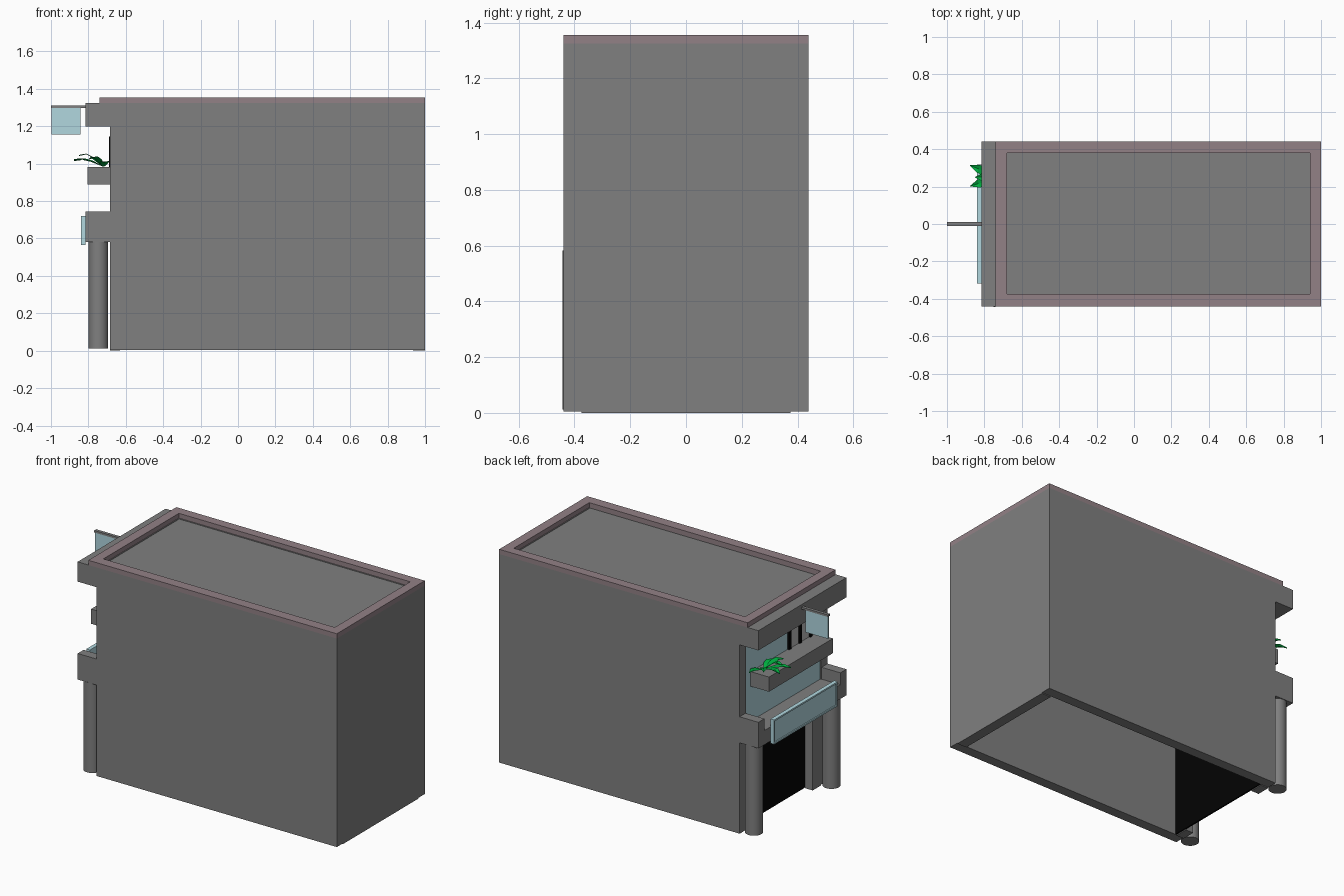
import bpy, bmesh, math
from mathutils import Vector

if "Cube" in bpy.data.objects:
    bpy.data.objects.remove(bpy.data.objects["Cube"])


def material(name, rgb):
    m = bpy.data.materials.new(name)
    m.diffuse_color = (*rgb, 1)
    m.use_nodes = True
    m.node_tree.nodes["Principled BSDF"].inputs["Base Color"].default_value = m.diffuse_color
    return m


GREY = material("concrete_grey", (0.215, 0.215, 0.215))
TRIM = material("mauve_trim", (0.29, 0.22, 0.24))
BLUE = material("pale_blue", (0.44, 0.68, 0.74))
PANE = material("window_pane", (0.5, 0.5, 0.5))
BLACK = material("black", (0.001, 0.001, 0.001))
GREEN = material("leaf_green", (0.0, 0.42, 0.05))


def finish(name, bm, mat=GREY):
    me = bpy.data.meshes.new(name)
    bmesh.ops.recalc_face_normals(bm, faces=bm.faces)
    bm.to_mesh(me)
    bm.free()
    ob = bpy.data.objects.new(name, me)
    bpy.context.collection.objects.link(ob)
    me.materials.append(mat)
    return ob


def box(name, x, y, z, mat=GREY):
    """Box from (min, max) ranges on each axis."""
    bm = bmesh.new()
    bmesh.ops.create_cube(bm, size=1)
    for v in bm.verts:
        v.co = [r[0] if c < 0 else r[1] for c, r in zip(v.co, (x, y, z))]
    return finish(name, bm, mat)


def frame(name, xo, yo, xi, yi, z, mat=GREY):
    """Rectangular ring: outer and inner ranges, swept over z."""
    bm = bmesh.new()
    rings = []
    for (x, y) in ((xo, yo), (xi, yi)):
        for h in z:
            rings.append([bm.verts.new((x[i], y[j], h))
                          for i, j in ((0, 0), (1, 0), (1, 1), (0, 1))])
    ob, ot, ib, it = rings
    for a, b in ((ob, ot), (ot, it), (it, ib), (ib, ob)):
        for k in range(4):
            n = (k + 1) % 4
            bm.faces.new((a[k], a[n], b[n], b[k]))
    return finish(name, bm, mat)


# Hollow building shell, open underneath
for s, side in ((-1, "right"), (1, "left")):
    box(f"side_wall_{side}", (-0.684, 1), sorted((s * 0.375, s * 0.44)), (0.005, 1.325))
box("back_wall", (0.935, 1), (-0.375, 0.375), (0, 1.325))
box("roof_slab", (-0.68, 0.935), (-0.375, 0.375), (1.29, 1.322))
frame("roof_parapet", (-0.74, 1), (-0.44, 0.44), (-0.68, 0.94), (-0.375, 0.38),
      (1.325, 1.355), TRIM)

# Entrance facade: jambs, dark door and blue upper wall
for s, side in ((-1, "right"), (1, "left")):
    box(f"door_jamb_{side}", (-0.684, -0.63), sorted((s * 0.29, s * 0.375)), (0, 0.6))
box("door_panel", (-0.632, -0.622), (-0.375, 0.375), (0.005, 0.64), BLACK)
box("upper_wall", (-0.677, -0.63), (-0.375, 0.375), (0.6, 1.29), BLUE)

# Cornice and entrance beam with raised ends
box("cornice", (-0.815, -0.675), (-0.44, 0.44), (1.2, 1.325))
box("entrance_beam", (-0.815, -0.67), (-0.38, 0.38), (0.58, 0.67))
for s, side in ((-1, "right"), (1, "left")):
    box(f"beam_end_{side}", (-0.815, -0.68), sorted((s * 0.38, s * 0.44)), (0.58, 0.745))

    # Round columns under the beam ends
    bpy.ops.mesh.primitive_cylinder_add(vertices=32, radius=0.052, depth=0.57,
                                        location=(-0.746, s * 0.388 - 0.003, 0.297))
    column = bpy.context.object
    column.name = f"column_{side}"
    column.data.materials.append(GREY)
    bpy.ops.object.shade_smooth_by_angle()

# Planter ledge
box("planter_ledge", (-0.805, -0.675), (-0.32, 0.32), (0.89, 0.983))

# Window: glass, three upright bars and two rails
box("window_glass", (-0.681, -0.67), (-0.28, -0.05), (0.93, 1.14), PANE)
for i, y in enumerate((-0.27, -0.165, -0.06)):
    box(f"window_bar_{i}", (-0.69, -0.67), (y - 0.012, y + 0.012), (0.93, 1.145), BLACK)
for i, z in enumerate((0.93, 1.125)):
    box(f"window_rail_{i}", (-0.689, -0.67), (-0.28, -0.05), (z, z + 0.02), BLACK)

# Wide sign board with a slim raised border
box("wide_sign", (-0.833, -0.815), (-0.31, 0.31), (0.57, 0.715), BLUE)
for i, z in enumerate((0.565, 0.71)):
    box(f"wide_sign_rail_{i}", (-0.84, -0.815), (-0.318, 0.318), (z, z + 0.01), BLUE)
for i, y in enumerate((-0.318, 0.308)):
    box(f"wide_sign_stile_{i}", (-0.84, -0.815), (y, y + 0.01), (0.565, 0.72), BLUE)

# Hanging sign and its bracket
box("hanging_sign", (-0.998, -0.842), (-0.007, 0.007), (1.157, 1.3), BLUE)
box("sign_bracket", (-1, -0.81), (-0.01, 0.01), (1.297, 1.31))

# Plant: broad leaves fanning outwards over the ledge
bm = bmesh.new()
root = Vector((-0.72, 0.25, 0.984))
for deg, reach, rise in ((85, 0.13, 0.03), (125, 0.13, 0.05), (158, 0.17, 0.045),
                         (180, 0.13, 0.07), (197, 0.165, 0.04), (235, 0.12, 0.055),
                         (275, 0.1, 0.03)):
    a = math.radians(deg)
    out = Vector((math.cos(a), math.sin(a), 0))
    side = Vector((-out.y, out.x, 0))
    rows = []
    for t, w, h in ((0, 0.005, 0), (0.4, 0.024, 0.7), (0.7, 0.022, 1), (1, 0.001, 0.9)):
        c = root + out * reach * t + Vector((0, 0, rise * h))
        rows.append([bm.verts.new(c - side * w), bm.verts.new(c - Vector((0, 0, 0.006 * t))),
                     bm.verts.new(c + side * w)])
    for p, q in zip(rows, rows[1:]):
        for j in range(2):
            bm.faces.new((p[j], p[j + 1], q[j + 1], q[j]))
finish("plant_leaves", bm, GREEN)
